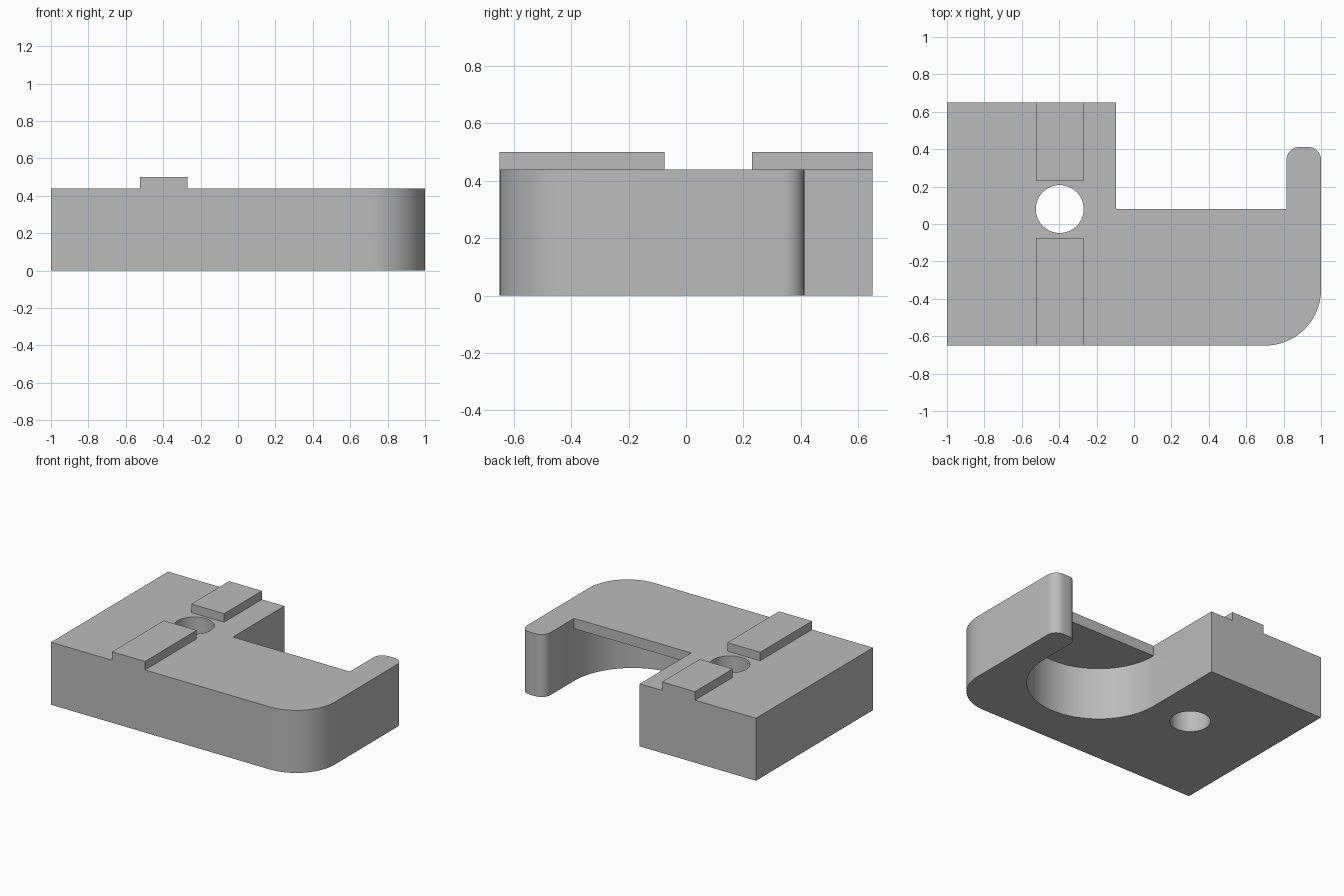
import bpy, bmesh
from math import sin, cos, pi, radians

cube = bpy.data.objects.get("Cube")
if cube:
    bpy.data.objects.remove(cube, do_unlink=True)

TOP, ROOF, RAIL_TOP = 0.44, 0.367, 0.50
X0, X1, Y0, Y1 = -1.0, 1.0, -0.65, 0.65
NOTCH_L, NOTCH_R, NOTCH_Y, TIP_Y = -0.095, 0.815, 0.08, 0.412
HOLE_X, HOLE_Y, HOLE_R = -0.397, 0.08, 0.128

grey = bpy.data.materials.new("plain grey")
grey.use_nodes = True
colour = (0.5, 0.5, 0.5, 1)
grey.diffuse_color = colour
grey.node_tree.nodes["Principled BSDF"].inputs["Base Color"].default_value = colour


def arc(cx, cy, r, a0, a1, n):
    angles = [radians(a0 + (a1 - a0) * i / n) for i in range(n + 1)]
    return [(cx + r * cos(a), cy + r * sin(a)) for a in angles]


def finish(bm, name):
    bmesh.ops.recalc_face_normals(bm, faces=bm.faces)
    mesh = bpy.data.meshes.new(name)
    bm.to_mesh(mesh)
    bm.free()
    obj = bpy.data.objects.new(name, mesh)
    bpy.context.collection.objects.link(obj)
    mesh.materials.append(grey)
    return obj


def select_only(obj):
    bpy.ops.object.select_all(action="DESELECT")
    obj.select_set(True)
    bpy.context.view_layer.objects.active = obj


# Body: outer outline from the right notch corner round to the left one
bm = bmesh.new()
tip_r, corner_r = 0.07, 0.3
outer = [(NOTCH_L, NOTCH_Y), (NOTCH_L, Y1), (X0, Y1), (X0, Y0)]
outer += arc(X1 - corner_r, Y0 + corner_r, corner_r, -90, 0, 24)
outer += arc(X1 - tip_r, TIP_Y - tip_r, tip_r, 0, 90, 10)
outer += arc(NOTCH_R + tip_r, TIP_Y - tip_r, tip_r, 90, 180, 10)
outer.append((NOTCH_R, NOTCH_Y))
pocket_r = (NOTCH_R - NOTCH_L) / 2
bow = arc((NOTCH_L + NOTCH_R) / 2, NOTCH_Y, pocket_r, 360, 180, 48)


def ring(points, z):
    return [bm.verts.new((x, y, z)) for x, y in points]


low, high = ring(outer, 0), ring(outer, TOP)
bow_low = [low[-1]] + ring(bow[1:-1], 0) + [low[0]]
bow_high = ring(bow, ROOF)
bm.faces.new(high)
bm.faces.new(low + bow_low[1:-1])

# Outer walls; the two notch walls also meet the edge of the pocket roof
last = len(outer) - 2
for i in range(last + 1):
    wall = [low[i], low[i + 1], high[i + 1], high[i]]
    if i == 0:
        wall.append(bow_high[-1])
    if i == last:
        wall.insert(2, bow_high[0])
    bm.faces.new(wall)

# Half-round pocket open below, its roof, and the thin roof edge
for i in range(len(bow) - 1):
    bm.faces.new((bow_low[i], bow_low[i + 1], bow_high[i + 1], bow_high[i]))
bm.faces.new(bow_high)
bm.faces.new((bow_high[0], bow_high[-1], high[0], high[-1]))
body = finish(bm, "hook_body")

# Round through hole
bpy.ops.mesh.primitive_cylinder_add(vertices=64, radius=HOLE_R, depth=1,
                                    location=(HOLE_X, HOLE_Y, TOP / 2))
cutter = bpy.context.object
cutter.name = "hole_cutter"
cutter.hide_render = True
cutter.data.materials.append(grey)
cut = body.modifiers.new("hole", "BOOLEAN")
cut.operation, cut.solver, cut.object = "DIFFERENCE", "EXACT", cutter
select_only(body)
bpy.ops.object.modifier_apply(modifier=cut.name)
bpy.data.objects.remove(cutter, do_unlink=True)
select_only(body)
bpy.ops.object.shade_smooth_by_angle(angle=radians(30))

# Raised rails in front of and behind the hole
for name, ya, yb in (("front_rail", Y0, -0.075), ("back_rail", 0.23, Y1)):
    bm = bmesh.new()
    bmesh.ops.create_cube(bm, size=1)
    bmesh.ops.scale(bm, verts=bm.verts, vec=(2 * HOLE_R, yb - ya, RAIL_TOP - TOP))
    bmesh.ops.translate(bm, verts=bm.verts,
                        vec=(HOLE_X, (ya + yb) / 2, (RAIL_TOP + TOP) / 2))
    finish(bm, name)
